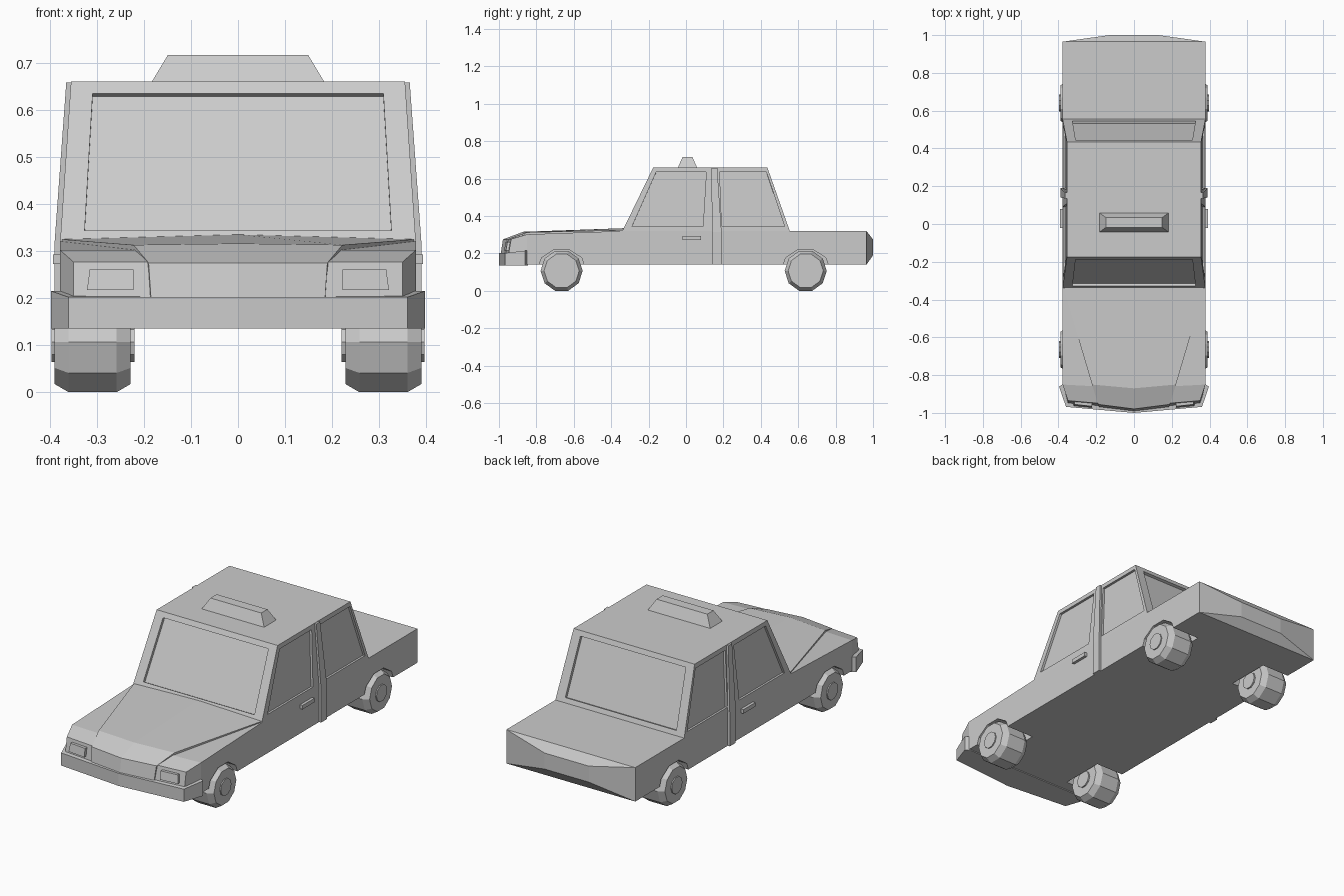
import bpy, bmesh, math
from mathutils import Vector

if "Cube" in bpy.data.objects:
    bpy.data.objects.remove(bpy.data.objects["Cube"])

def finish(name, bm):
    bmesh.ops.remove_doubles(bm, verts=bm.verts, dist=1e-5)
    bmesh.ops.recalc_face_normals(bm, faces=bm.faces)
    me = bpy.data.meshes.new(name)
    bm.to_mesh(me)
    bm.free()
    ob = bpy.data.objects.new(name, me)
    bpy.context.collection.objects.link(ob)
    return ob

def skin(name, rings):
    """Closed solid through rings of equal point count, capped at both ends."""
    bm = bmesh.new()
    vs = [[bm.verts.new(p) for p in r] for r in rings]
    n = len(vs[0])
    for a, b in zip(vs, vs[1:]):
        for i in range(n):
            bm.faces.new((a[i], a[(i + 1) % n], b[(i + 1) % n], b[i]))
    bm.faces.new(vs[0])
    bm.faces.new(vs[-1])
    return finish(name, bm)

def section(w, yt, zt, yb, zb, bow=0, crown=0):
    """Six-point car cross-section; the middle may bow forward and crown up."""
    return [(-w, yt, zt), (0, yt - bow, zt + crown), (w, yt, zt),
            (w, yb, zb), (0, yb - bow, zb), (-w, yb, zb)]

def box(name, x, y, z):
    return skin(name, [[(a, y[0], z[0]), (a, y[1], z[0]), (a, y[1], z[1]), (a, y[0], z[1])] for a in x])

def decagon(x, cy, ry, rz, cz=0.107):
    return [(x, cy + ry * math.cos(i * math.pi / 5), cz + rz * math.sin(i * math.pi / 5)) for i in range(10)]

WHEELS = (-0.665, 0.64)

# Main body: tail bulge to fender fronts
body = skin("body", [
    section(.13, 1.0, .275, 1.0, .19),
    section(.378, .965, .32, .965, .14),
    section(.378, -.34, .32, -.34, .14),
    section(.378, -.85, .302, -.85, .14, .02),
    section(.35, -.935, .277, -.958, .14, .03)])

# Wheel arches cut out of the body
for s in (-1, 1):
    for y in WHEELS:
        cut = skin("arch_cutter", [decagon(s * a, y, .132, .119) for a in (.215, .5)])
        cut.hide_render = True
        cut.hide_viewport = True
        cut.display_type = 'WIRE'
        m = body.modifiers.new("arch", 'BOOLEAN')
        m.operation = 'DIFFERENCE'
        m.solver = 'EXACT'
        m.object = cut

# Raised hood panel, tapering to the nose
skin("hood", [
    section(.375, -.335, .325, -.335, .24, .0, .01),
    section(.222, -.85, .313, -.85, .24, .02, .003),
    section(.19, -.955, .275, -.94, .2, .024),
    section(.185, -.968, .2, -.95, .18, .022)])

# Front bumper: plan outline wrapping the corners
half = [(.37, -.845, .215), (.397, -.86, .215), (.36, -.968, .202)]
plan = half + [(0, -1.0, .202)] + [(-x, y, z) for x, y, z in reversed(half)]
skin("front_bumper", [[(x, y, .135) for x, y, z in plan], plan])

# Cabin with recessed windows
def window(bm, a, b, c, d, u0, u1, v0, v1, depth):
    a, b, c, d = map(Vector, (a, b, c, d))
    at = lambda u, v: a.lerp(b, u).lerp(d.lerp(c, u), v)
    n = (b - a).cross(d - a).normalized()
    outer = [a, b, c, d]
    rim = [at(u0, v0), at(u1, v0), at(u1, v1), at(u0, v1)]
    if n.dot(a - Vector((0, .13, .45))) < 0:
        n = -n
    pane = [p - n * depth for p in rim]
    o, r, p = ([bm.verts.new(q) for q in k] for k in (outer, rim, pane))
    for i in range(4):
        j = (i + 1) % 4
        bm.faces.new((o[i], o[j], r[j], r[i]))
        bm.faces.new((r[i], r[j], p[j], p[i]))
    bm.faces.new(p)

B, T, ZB, ZT = .378, .355, .32, .66
bm = bmesh.new()
for yb, yt in ((-.34, -.175), (.555, .435)):
    window(bm, (-B, yb, ZB), (B, yb, ZB), (T, yt, ZT), (-T, yt, ZT), .067, .933, .07, .925, .015)
for s in (-1, 1):
    window(bm, (s*B, -.34, ZB), (s*B, .165, ZB), (s*T, .16, ZT), (s*T, -.175, ZT), .08, .85, .07, .93, .012)
    window(bm, (s*B, .165, ZB), (s*B, .555, ZB), (s*T, .435, ZT), (s*T, .16, ZT), .07, .95, .07, .93, .012)
for z, w, y0, y1, ym in ((ZT, T, -.175, .435, .16), (ZB, B, -.34, .555, .165)):
    bm.faces.new([bm.verts.new((x, y, z)) for x, y in
                  ((-w, y0), (w, y0), (w, ym), (w, y1), (-w, y1), (-w, ym))])
finish("cabin", bm)

# Roof sign
skin("roof_sign", [[(-x, .008 - y, z), (x, .008 - y, z), (x, .008 + y, z), (-x, .008 + y, z)]
                   for x, y, z in ((.186, .053, .655), (.149, .026, .717))])

for s, side in ((-1, "left"), (1, "right")):
    # Door pillar strip, following the body then leaning with the cabin
    strip = [(.37, .14, .19), (.37, .315, .19), (.345, .658, .167)]
    skin(side + "_door_pillar", [[(s*x, y1 - w, z), (s*(x + .02), y1 - w, z), (s*(x + .02), y1, z), (s*x, y1, z)]
                                 for (x, z, y1), w in zip(strip, (.05, .05, .032))])
    box(side + "_door_handle", (s * .37, s * .393), (-.02, .08), (.272, .293))
    # Headlight, angled with the bowed nose
    skin(side + "_headlight", [[(s*.222, -.945, z), (s*.222, y - .01, z), (s*(.318 + e), y, z), (s*(.318 + e), -.935, z)]
                               for z, y, e in ((.217, -.962, .003), (.261, -.955, -.003))])
    # Wheels with bevelled tyres and hub caps
    for y, end in zip(WHEELS, ("front", "rear")):
        skin(f"{end}_{side}_wheel", [decagon(s * x, y, r, r) for x, r in
                                     ((.228, .094), (.258, .1125), (.36, .1125), (.39, .094))])
        skin(f"{end}_{side}_hub", [decagon(s * x, y, .045, .045) for x in (.22, .396)])
